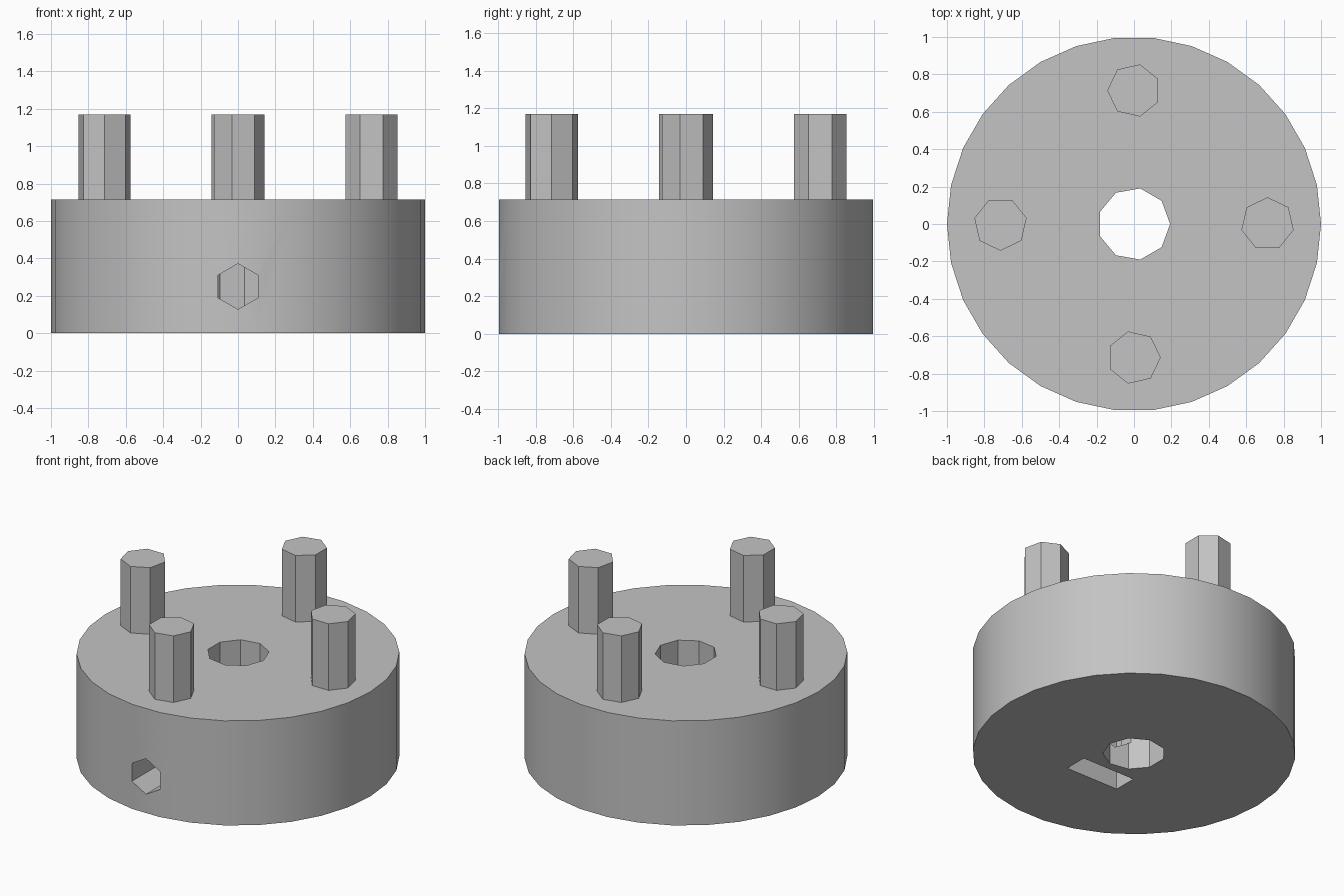
import bpy, bmesh
from math import sin, cos, radians, tau
from mathutils import Matrix, Vector

cube = bpy.data.objects.get("Cube")
if cube:
    bpy.data.objects.remove(cube, do_unlink=True)

grey = bpy.data.materials.new("plain grey")
grey.use_nodes = True
colour = (0.55, 0.55, 0.55, 1)
grey.diffuse_color = colour
grey.node_tree.nodes["Principled BSDF"].inputs["Base Color"].default_value = colour


def prism(name, points, height, matrix):
    """Extrude a flat outline upward, then place it."""
    bm = bmesh.new()
    face = bm.faces.new([bm.verts.new((x, y, 0)) for x, y in points])
    ext = bmesh.ops.extrude_face_region(bm, geom=[face])
    top = [v for v in ext["geom"] if isinstance(v, bmesh.types.BMVert)]
    bmesh.ops.translate(bm, verts=top, vec=(0, 0, height))
    bmesh.ops.transform(bm, matrix=matrix, verts=bm.verts)
    bmesh.ops.recalc_face_normals(bm, faces=bm.faces)
    mesh = bpy.data.meshes.new(name)
    bm.to_mesh(mesh)
    bm.free()
    mesh.materials.append(grey)
    obj = bpy.data.objects.new(name, mesh)
    bpy.context.collection.objects.link(obj)
    return obj


def polygon(sides, radius, start=0):
    a = radians(start)
    return [(radius * cos(a + tau * i / sides), radius * sin(a + tau * i / sides))
            for i in range(sides)]


def cut(body, cutter):
    """Subtract the cutter from the body and discard it."""
    cutter.hide_render = True
    mod = body.modifiers.new("cut", "BOOLEAN")
    mod.operation = "DIFFERENCE"
    mod.solver = "EXACT"
    mod.object = cutter
    bpy.ops.object.select_all(action="DESELECT")
    bpy.context.view_layer.objects.active = body
    body.select_set(True)
    bpy.ops.object.modifier_apply(modifier=mod.name)
    bpy.data.objects.remove(cutter, do_unlink=True)


HEIGHT = 0.715
PEG_TOP = 1.17

# Round body
hub = prism("hub_body", polygon(30, 1), HEIGHT, Matrix())

# Shaft bore through the middle
cut(hub, prism("bore_cutter", polygon(9, 0.193), 1, Matrix.Translation((0, 0, -0.1))))

# Nut slot open to the underside
slot = [(-0.2, -0.405), (0.2, -0.405), (0.2, -0.245), (-0.2, -0.245)]
cut(hub, prism("slot_cutter", slot, 0.55, Matrix.Translation((0, 0, -0.1))))

# Set screw hole from the front into the bore
to_front = Matrix.Translation((0, 0, 0.25)) @ Matrix.Rotation(radians(90), 4, "X")
cut(hub, prism("screw_cutter", polygon(6, 0.122, 90), 1.2, to_front))

# Smooth outer wall, crisp rims and holes
bpy.ops.object.select_all(action="DESELECT")
hub.select_set(True)
bpy.context.view_layer.objects.active = hub
bpy.ops.object.shade_smooth_by_angle(angle=radians(30))

# Four seven-sided pegs, each turned with its place on the circle
for i, side in enumerate(("left", "back", "right", "front")):
    place = (Matrix.Rotation(tau * i / 4, 4, "Z")
             @ Matrix.Translation(Vector((0.714, 0, HEIGHT))))
    prism("peg_" + side, polygon(7, 0.143, 90), PEG_TOP - HEIGHT, place)
